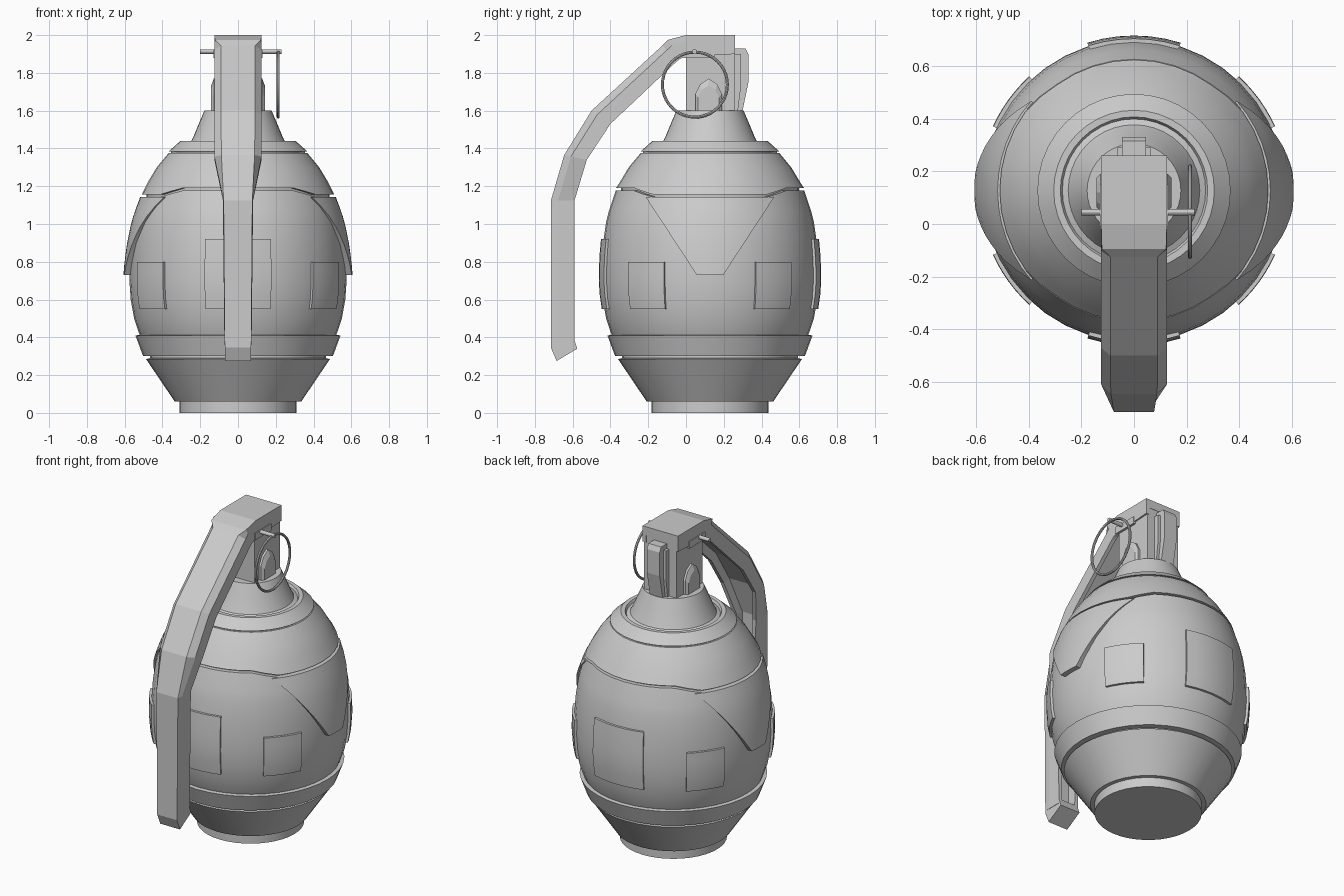
import bpy, bmesh, math
from mathutils import Vector

if "Cube" in bpy.data.objects:
    bpy.data.objects.remove(bpy.data.objects["Cube"])

CY = 0.127  # y of the body axis


def finish(name, verts, faces, smooth=False, bevel=0):
    me = bpy.data.meshes.new(name)
    me.from_pydata(verts, [], faces)
    bm = bmesh.new()
    bm.from_mesh(me)
    bmesh.ops.recalc_face_normals(bm, faces=bm.faces)
    bm.to_mesh(me)
    bm.free()
    ob = bpy.data.objects.new(name, me)
    bpy.context.collection.objects.link(ob)
    if bevel:
        mod = ob.modifiers.new("bevel", 'BEVEL')
        mod.width, mod.segments = bevel, 1
    if smooth:
        bpy.ops.object.select_all(action='DESELECT')
        ob.select_set(True)
        bpy.context.view_layer.objects.active = ob
        bpy.ops.object.shade_smooth_by_angle(angle=math.radians(30))
    return ob


def loft(name, rings, smooth=False):
    """Skin a list of equal closed rings and cap both ends."""
    n = len(rings[0])
    faces = [(k*n + i, k*n + (i+1) % n, (k+1)*n + (i+1) % n, (k+1)*n + i)
             for k in range(len(rings)-1) for i in range(n)]
    faces += [tuple(range(n)), tuple(range((len(rings)-1)*n, len(rings)*n))]
    return finish(name, [v for r in rings for v in r], faces, smooth)


def polar(a, r, z):
    return (r*math.cos(a), CY + r*math.sin(a), z)


def extrude_x(name, outline, x0, x1):
    """Prism from a (y, z) outline."""
    return loft(name, [[(x, y, z) for y, z in outline] for x in (x0, x1)])


# Body: lathed profile; the shoulder seam steps up at the front and back
MAIN = [(.525, .425), (.55, .5), (.568, .6), (.575, .7), (.573, .8), (.566, .9), (.55, 1.01), (.535, 1.07)]
SEAM = [(.512, 1.142), (.485, 1.142), (.485, 1.156), (.51, 1.156)]
LOW = [(.31, 0), (.31, .06), (.335, .06), (.487, .285), (.465, .29), (.465, .302), (.503, .302),
       (.543, .41), (.52, .413)]
TOP = [(.475, 1.225), (.43, 1.3), (.367, 1.376), (.355, 1.376), (.355, 1.384), (.367, 1.384),
       (.305, 1.44), (.28, 1.44), (.272, 1.425), (.25, 1.435), (.235, 1.465), (.208, 1.53), (.178, 1.6)]
SEG = 40
rings = []
for prof, shift in ((LOW, 0), (MAIN, 0), (SEAM, 1), (TOP, 0)):
    for r, z in prof:
        ring = []
        for i in range(SEG):
            a = 2*math.pi*i/SEG
            off = math.degrees(math.acos(min(1, abs(math.sin(a)))))
            s = shift*max(0, min(1, (51 - off)/12))
            ring.append(polar(a, r - .013*s, z + .035*s))
        rings.append(ring)
loft("body", rings, True)


def body_r(z):
    pts = MAIN + SEAM[:1]
    for (r0, z0), (r1, z1) in zip(pts, pts[1:]):
        if z <= z1:
            return r0 + (r1-r0)*(z-z0)/(z1-z0)
    return pts[-1][0]


def patch(name, angle, zs, half, radius, n=8):
    """Curved plate: half(z) is its half angle, radius(z) its outer radius."""
    rings = []
    for z in zs:
        arc = [angle + half(z)*(2*i/n - 1) for i in range(n+1)]
        rings.append([polar(a, radius(z), z) for a in arc] +
                     [polar(a, body_r(z) - .03, z) for a in reversed(arc)])
    return loft(name, rings, True)


# Raised plates around the middle
for k, deg in enumerate((90, 270, 36, 144, 216, 324)):
    big = deg % 90 == 0
    top, half = (.92, math.radians(17.5)) if big else (.8, math.radians(11.5))
    patch("large_plate" if big else "small_plate", math.radians(deg),
          [.55 + (top - .55)*i/5 for i in range(6)],
          lambda z: half, lambda z: body_r(z) + .014, 6)

# Side flaps hanging from the shoulder
for side in (0, math.pi):
    def flap_r(z):
        return body_r(z) + .006 + .026*(1.142 - z)/.41
    patch("side_flap", side, [.73 + .412*i/8 for i in range(9)],
          lambda z: math.asin((.07 + .27*(z - .73)/.412)/flap_r(z)), flap_r, 12)

# Fuze head and its rear block
extrude_x("fuze_head", [(0, 1.59), (.258, 1.59), (.258, 1.95), (0, 1.95)], -.115, .115)
extrude_x("rear_block", [(.25, 1.6), (.3, 1.6), (.33, 1.75), (.33, 1.9), (.315, 1.93), (.25, 1.93)], -.045, .045)
extrude_x("rear_block_base", [(.25, 1.6), (.275, 1.6), (.29, 1.72), (.29, 1.9), (.25, 1.9)], -.062, .062)

# Arched bosses on both sides of the head
arch = [(.05, 1.59), (.05, 1.69), (.075, 1.74), (.12, 1.77), (.165, 1.74), (.19, 1.69), (.19, 1.59)]
for s in (-1, 1):
    loft("side_boss", [[(s*x, .12 + (y-.12)*f, 1.59 + (z-1.59)*f) for y, z in arch]
                       for x, f in ((.1, 1), (.128, 1), (.142, .8))])

# Safety lever: channel section between an outer and an inner path
# outer y, z, inner y, z, outer half width, full half width
STATIONS = [(.26, 2, .26, 1.9, .125, .125), (0, 2, 0, 1.885, .125, .125),
            (-.095, 1.975, -.03, 1.875, .122, .125), (-.125, 1.945, -.05, 1.86, .09, .125),
            (-.5, 1.6, -.4, 1.53, .09, .125), (-.645, 1.365, -.525, 1.34, .088, .125),
            (-.715, 1.125, -.59, 1.125, .076, .08), (-.715, .36, -.59, .36, .07, .072)]
rings = []
for oy, oz, iy, iz, a, b in STATIONS:
    half = [(a, 0), (b, .3), (b, 1), (b - .025, 1), (b - .025, .55)]
    section = half + [(-x, t) for x, t in reversed(half)]
    rings.append([(x, oy + (iy-oy)*t, oz + (iz-oz)*t) for x, t in section])
loft("safety_lever", rings)
extrude_x("lever_foot", [(-.715, .39), (-.715, .345), (-.685, .275), (-.575, .34), (-.592, .39)], -.07, .07)

# Pull pin and ring
bpy.ops.mesh.primitive_cylinder_add(vertices=12, radius=.012, depth=.43,
                                    location=(.015, .045, 1.913), rotation=(0, math.pi/2, 0))
bpy.context.object.name = "pull_pin"
for s in (-1, 1):
    extrude_x("pin_collar", [(-.01, 1.88), (.15, 1.88), (.15, 1.925), (-.01, 1.925)], s*.1, s*.13)
bpy.ops.mesh.primitive_torus_add(major_segments=40, minor_segments=8, major_radius=.172, minor_radius=.008,
                                 location=(.213, .047, 1.738), rotation=(0, math.pi/2, 0))
bpy.context.object.name = "pull_ring"
bpy.ops.object.shade_smooth_by_angle()
